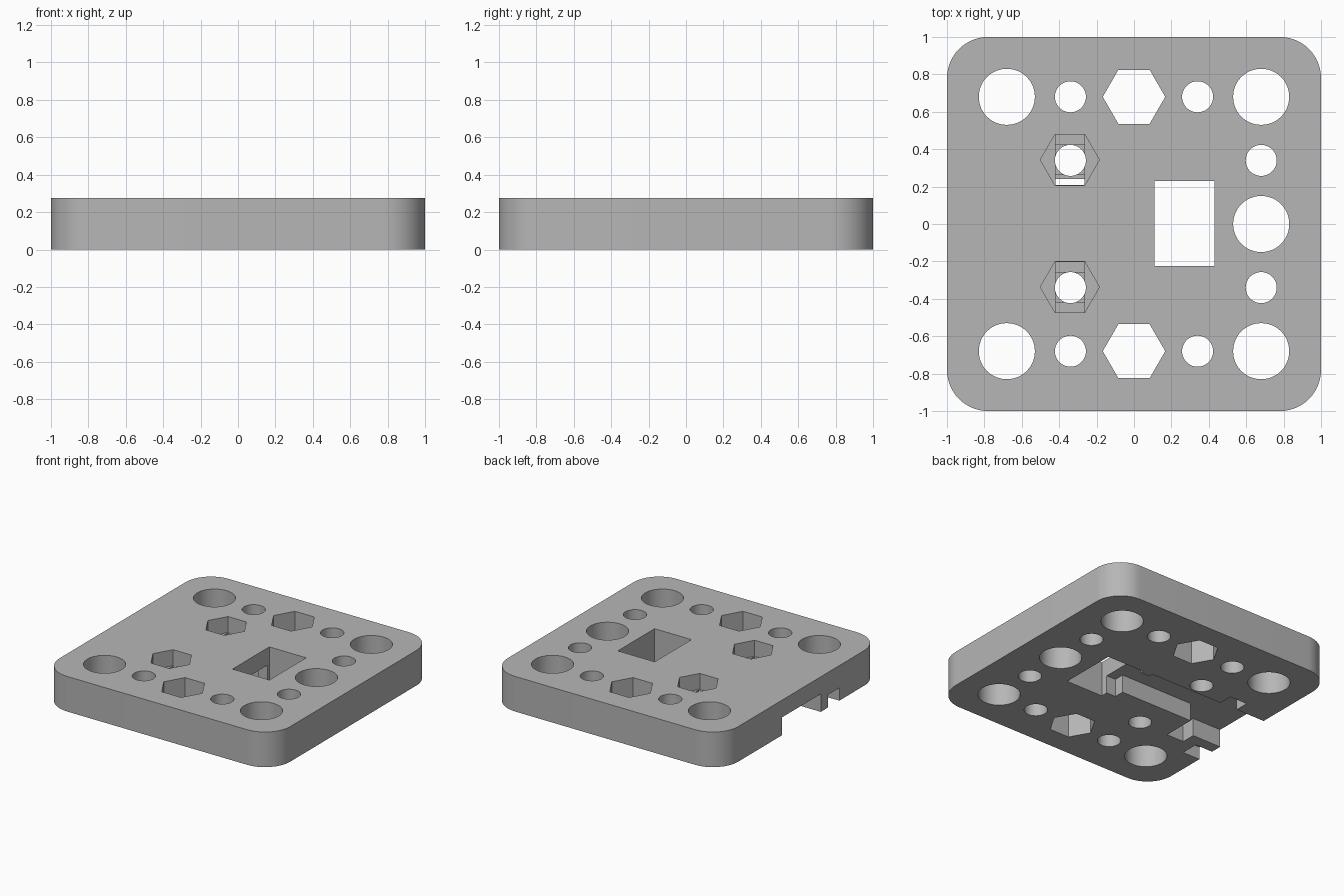
import bpy
from math import cos, sin, pi, radians

cube = bpy.data.objects.get("Cube")
if cube:
    bpy.data.objects.remove(cube)

HEIGHT = 0.275
SLOT_TOP = 0.14
PITCH = 0.34

grey = bpy.data.materials.new("light_grey")
grey.use_nodes = True
colour = (0.47, 0.47, 0.47, 1)
grey.diffuse_color = colour
grey.node_tree.nodes["Principled BSDF"].inputs["Base Color"].default_value = colour


def prism(name, outline, bottom, top):
    """Extrude a counter-clockwise outline between two heights."""
    n = len(outline)
    verts = [(x, y, z) for z in (bottom, top) for x, y in outline]
    faces = [tuple(reversed(range(n))), tuple(range(n, 2 * n))]
    faces += [(i, (i + 1) % n, n + (i + 1) % n, n + i) for i in range(n)]
    mesh = bpy.data.meshes.new(name)
    mesh.from_pydata(verts, [], faces)
    mesh.materials.append(grey)
    obj = bpy.data.objects.new(name, mesh)
    bpy.context.collection.objects.link(obj)
    return obj


def ring(x, y, radius, sides):
    return [(x + radius * cos(2 * pi * i / sides),
             y + radius * sin(2 * pi * i / sides)) for i in range(sides)]


def rect(x0, x1, y0, y1):
    return [(x0, y0), (x1, y0), (x1, y1), (x0, y1)]


def rounded_square(half, radius, steps):
    points = []
    for corner, (sx, sy) in enumerate([(1, 1), (-1, 1), (-1, -1), (1, -1)]):
        for i in range(steps + 1):
            a = (corner + i / steps) * pi / 2
            points.append((sx * (half - radius) + radius * cos(a),
                           sy * (half - radius) + radius * sin(a)))
    return points


# Plate body
plate = prism("base_plate", rounded_square(1, 0.22, 14), 0, HEIGHT)
cutters = []


def cut(name, outline, bottom=-0.1, top=HEIGHT + 0.1):
    cutter = prism(name, outline, bottom, top)
    cutter.hide_render = True
    mod = plate.modifiers.new(name, "BOOLEAN")
    mod.operation = "DIFFERENCE"
    mod.solver = "EXACT"
    mod.object = cutter
    cutters.append(cutter)


# Holes mirrored front to back
for s in (-1, 1):
    row = s * 2 * PITCH
    for x in (-2 * PITCH, 2 * PITCH):
        cut("large_hole", ring(x, row, 0.15, 48))
    for x, y in ((-PITCH, row), (PITCH, row), (2 * PITCH, s * PITCH), (-PITCH, s * PITCH)):
        cut("small_hole", ring(x, y, 0.083, 36))
    cut("hex_hole", ring(0, row, 0.167, 6))
    # Nut pocket with two shallow steps down to its screw hole
    y = s * PITCH + 0.003
    cut("nut_pocket", ring(-PITCH - 0.003, y, 0.158, 6), 0.15)
    cut("pocket_step", rect(-0.42, -0.264, y - 0.135, y + 0.135), 0.133, 0.2)
    cut("pocket_square", rect(-0.419, -0.265, y - 0.079, y + 0.079), 0.118, 0.19)
cut("large_hole", ring(2 * PITCH, 0, 0.15, 48))

# Rectangular window
cut("window", rect(0.11, 0.43, -0.225, 0.23))

# Stepped slot under the plate, open at the right edge and into the window
slot = [(-1.1, -0.24), (-0.75, -0.24), (-0.75, -0.35), (-0.6, -0.35),
        (-0.6, -0.09), (0.03, -0.09), (0.03, -0.17), (0.15, -0.17),
        (0.15, 0.205), (0.03, 0.205), (0.03, 0.24), (-0.6, 0.24),
        (-0.6, 0.35), (-0.75, 0.35), (-0.75, 0.24), (-1.1, 0.24)]
cut("underside_slot", slot, -0.1, SLOT_TOP)

# Short cable groove beside the slot
cut("cable_groove", rect(-1.1, -0.85, -0.47, -0.33), -0.1, 0.1)

# Bake the cuts and drop the cutters
bpy.context.view_layer.update()
graph = bpy.context.evaluated_depsgraph_get()
result = bpy.data.meshes.new_from_object(plate.evaluated_get(graph))
plate.modifiers.clear()
plate.data = result
for cutter in cutters:
    bpy.data.objects.remove(cutter)
result.materials.clear()
result.materials.append(grey)
for face in result.polygons:
    face.material_index = 0

bpy.ops.object.select_all(action="DESELECT")
plate.select_set(True)
bpy.context.view_layer.objects.active = plate
bpy.ops.object.shade_smooth_by_angle(angle=radians(30))
